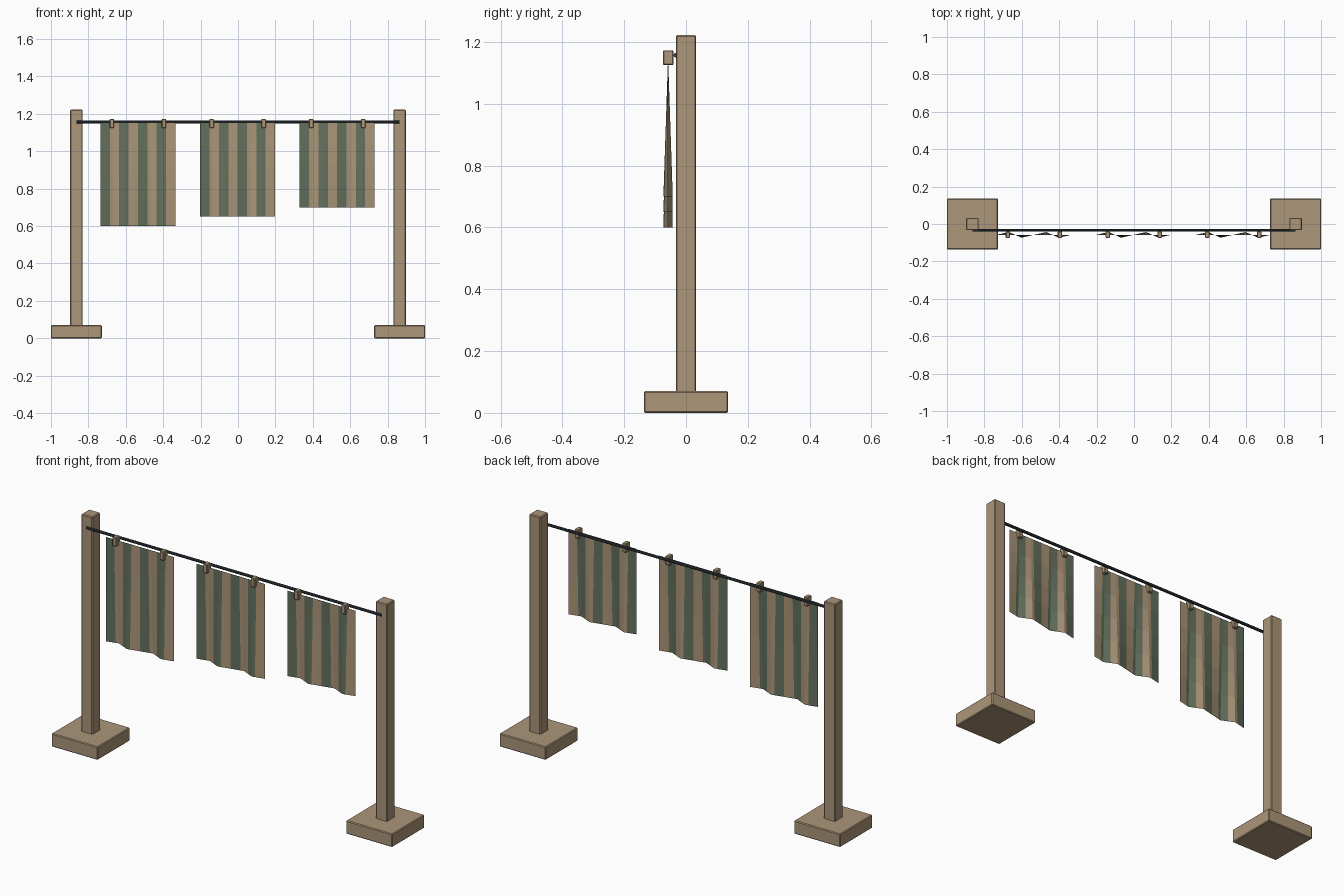
import bpy, bmesh, math

if "Cube" in bpy.data.objects:
    bpy.data.objects.remove(bpy.data.objects["Cube"])


def material(name, rgb):
    m = bpy.data.materials.new(name)
    m.diffuse_color = (*rgb, 1)
    m.use_nodes = True
    m.node_tree.nodes["Principled BSDF"].inputs["Base Color"].default_value = m.diffuse_color
    return m


wood = material("tan wood", (0.413, 0.305, 0.191))
green = material("faded green", (0.127, 0.165, 0.112))
metal = material("dark line", (0.034, 0.045, 0.058))


def finish(name, bm, mats):
    mesh = bpy.data.meshes.new(name)
    bm.to_mesh(mesh)
    bm.free()
    for m in mats:
        mesh.materials.append(m)
    ob = bpy.data.objects.new(name, mesh)
    bpy.context.collection.objects.link(ob)
    return ob


def box(name, center, size, bevel):
    bm = bmesh.new()
    bmesh.ops.create_cube(bm, size=1)
    for v in bm.verts:
        v.co = [c + s * k for c, s, k in zip(center, size, v.co)]
    bmesh.ops.bevel(bm, geom=bm.edges[:], offset=bevel, segments=1, affect='EDGES')
    return finish(name, bm, [wood])


# posts on square feet
for side, s in (("left", -1), ("right", 1)):
    box(side + "_foot", (s * 0.864, 0, 0.035), (0.272, 0.272, 0.07), 0.004)
    box(side + "_post", (s * 0.864, 0, 0.643), (0.066, 0.066, 1.158), 0.004)

# hanging rod on the front of the posts
bpy.ops.mesh.primitive_cylinder_add(vertices=8, radius=0.0075, depth=1.728,
                                    location=(0, -0.033, 1.157),
                                    rotation=(0, math.pi / 2, 0))
rod = bpy.context.object
rod.name = "rod"
rod.data.materials.append(metal)


# striped cloth: six folds widening downwards, cut into eight stripes
def cloth(name, cx, bottom, top=1.153, width=0.4, cols=24, folds=6):
    def wave(t):
        i = min(int(t * folds + 1e-6), folds - 1)
        f = t * folds - i
        a, b = (math.sin(4 * math.pi * k / folds) for k in (i, i + 1))
        return 0.0175 * (a + (b - a) * f)

    bm = bmesh.new()
    rows = 4
    grid = []
    for r in range(rows + 1):
        d = r / rows
        grid.append([bm.verts.new((cx + (c / cols - 0.5) * width,
                                   -0.058 + d * wave(c / cols),
                                   top + (bottom - top) * d))
                     for c in range(cols + 1)])
    for r in range(rows):
        for c in range(cols):
            f = bm.faces.new((grid[r + 1][c], grid[r + 1][c + 1],
                              grid[r][c + 1], grid[r][c]))
            f.material_index = (c // 3 + 1) % 2
    return finish(name, bm, [wood, green])


# three cloths, each held by two pegs
for i, (cx, bottom) in enumerate(((-0.535, 0.60), (-0.002, 0.65), (0.53, 0.70)), 1):
    cloth(f"cloth_{i}", cx, bottom)
    for side, dx in (("left", -0.139), ("right", 0.139)):
        box(f"{side}_peg_{i}", (cx + dx, -0.057, 1.149), (0.024, 0.034, 0.048), 0.003)
